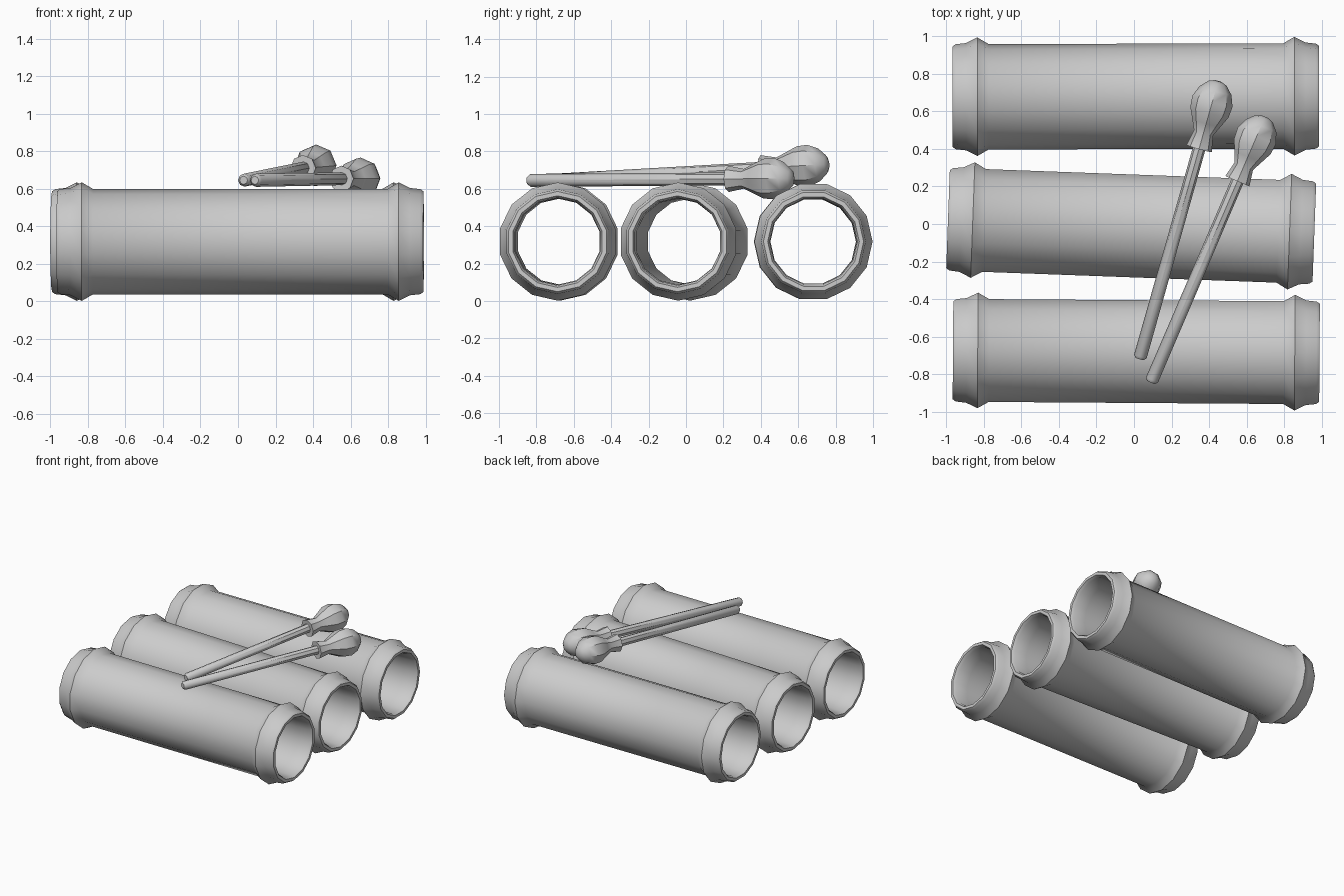
import bpy, bmesh, math
from mathutils import Matrix, Vector

if "Cube" in bpy.data.objects:
    bpy.data.objects.remove(bpy.data.objects["Cube"])


def lathe(name, profile, sides, matrix, closed=False):
    """Revolve (x, radius) points about the local x axis."""
    bm = bmesh.new()
    rings = []
    for x, r in profile:
        rings.append([bm.verts.new((x, r * math.cos(2 * math.pi * i / sides),
                                    r * math.sin(2 * math.pi * i / sides)))
                      for i in range(sides)])
    pairs = list(zip(rings, rings[1:]))
    if closed:
        pairs.append((rings[-1], rings[0]))
    else:
        bm.faces.new(rings[0])
        bm.faces.new(rings[-1])
    for a, b in pairs:
        for i in range(sides):
            j = (i + 1) % sides
            bm.faces.new((a[i], a[j], b[j], b[i]))
    bmesh.ops.recalc_face_normals(bm, faces=bm.faces)
    mesh = bpy.data.meshes.new(name)
    bm.to_mesh(mesh)
    bm.free()
    ob = bpy.data.objects.new(name, mesh)
    bpy.context.collection.objects.link(ob)
    ob.matrix_world = matrix
    bpy.ops.object.select_all(action='DESELECT')
    ob.select_set(True)
    bpy.context.view_layer.objects.active = ob
    bpy.ops.object.shade_smooth_by_angle(angle=math.radians(40))
    return ob


# Open tubes with a raised band near each end and a rounded lip
half = [(0.785, 0.281), (0.845, 0.316), (0.905, 0.286), (0.96, 0.28),
        (0.977, 0.268), (0.977, 0.245), (0.955, 0.234), (0.85, 0.23)]
tube_profile = half + [(-x, r) for x, r in reversed(half)]
tubes = [("front_tube", 0.012, -0.68, -0.4, 90),
         ("middle_tube", -0.015, -0.01, -2.1, 90),
         ("back_tube", 0.01, 0.68, 0.1, 0)]
for name, x, y, yaw, roll in tubes:
    m = (Matrix.Translation((x, y, 0.318))
         @ Matrix.Rotation(math.radians(yaw), 4, 'Z')
         @ Matrix.Rotation(math.radians(roll), 4, 'X'))
    lathe(name, tube_profile, 14, m, closed=True)

# Mallets: slim handle, flared collar running into a round head
handle = [(0, 0.022), (0.015, 0.035), (1.20, 0.034)]
head = [(1.17, 0.042), (1.168, 0.07), (1.255, 0.053), (1.31, 0.078),
        (1.37, 0.106), (1.43, 0.111), (1.49, 0.088), (1.53, 0.05),
        (1.542, 0.02)]
mallets = [("left", (0.03, -0.72, 0.645), (0.42, 0.66, 0.725)),
           ("right", (0.09, -0.845, 0.645), (0.655, 0.47, 0.655))]
for side, butt, tip in mallets:
    d = Vector(tip) - Vector(butt)
    m = Matrix.Translation(butt) @ d.to_track_quat('X', 'Z').to_matrix().to_4x4()
    lathe(side + "_mallet_handle", handle, 8, m)
    lathe(side + "_mallet_head", head, 8, m)
